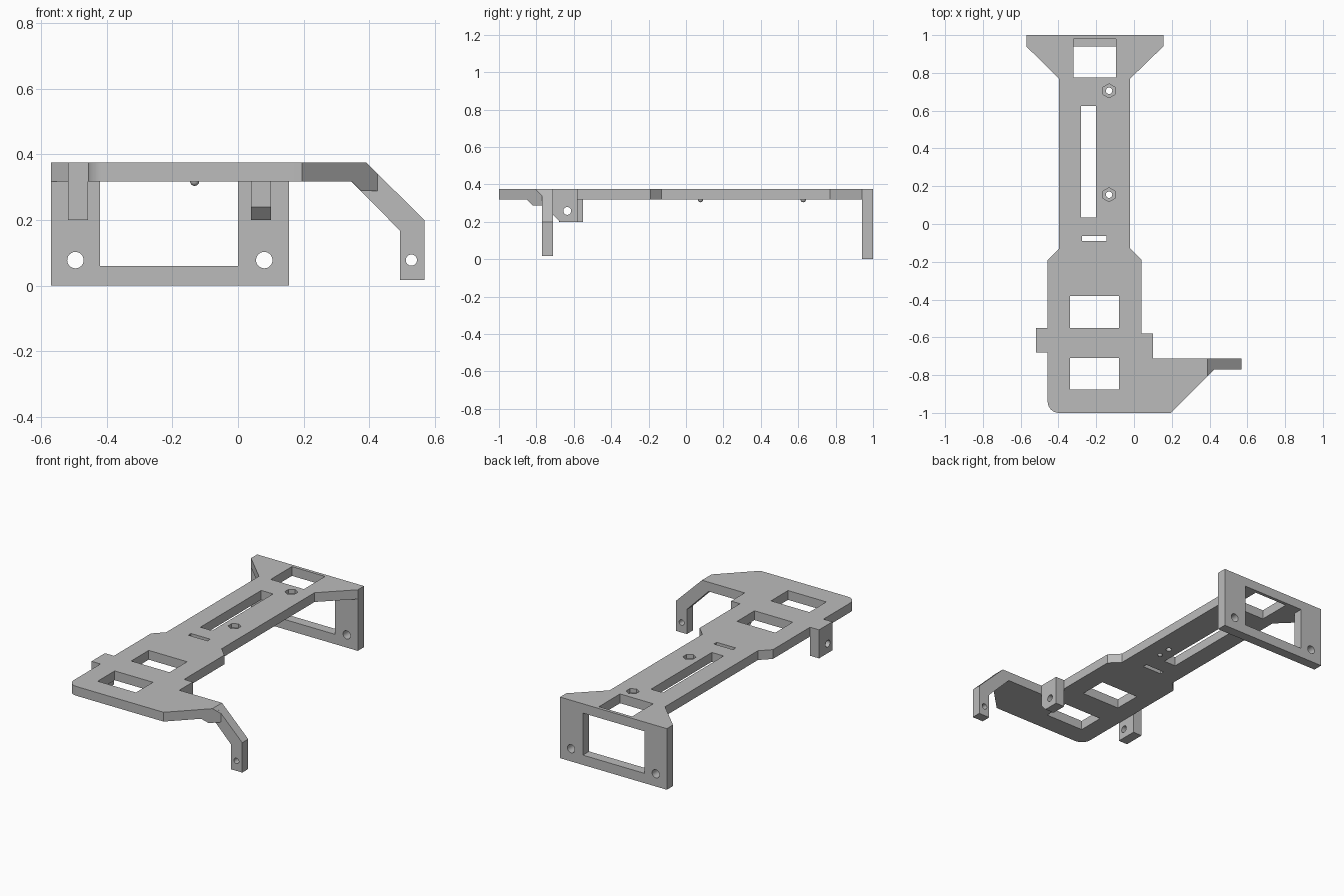
import bpy, bmesh, math
from mathutils import Vector

cube = bpy.data.objects.get("Cube")
if cube:
    bpy.data.objects.remove(cube, do_unlink=True)

grey = bpy.data.materials.new("plain_grey")
grey.use_nodes = True
colour = (0.5, 0.5, 0.5, 1)
grey.diffuse_color = colour
grey.node_tree.nodes["Principled BSDF"].inputs["Base Color"].default_value = colour

# Where a flat profile point (u, v) at depth d lies for each extrusion axis
PLACE = {
    "x": lambda u, v, d: (d, u, v),
    "y": lambda u, v, d: (u, d, v),
    "z": lambda u, v, d: (u, v, d),
}


def prism(name, points, axis, start, end, slice_plane=None):
    bm = bmesh.new()
    low = [bm.verts.new(PLACE[axis](u, v, start)) for u, v in points]
    high = [bm.verts.new(PLACE[axis](u, v, end)) for u, v in points]
    bm.faces.new(low)
    bm.faces.new(high)
    for i in range(len(points)):
        j = (i + 1) % len(points)
        bm.faces.new((low[i], low[j], high[j], high[i]))
    if slice_plane:
        cut = bmesh.ops.bisect_plane(
            bm, geom=bm.verts[:] + bm.edges[:] + bm.faces[:],
            plane_co=slice_plane[0], plane_no=slice_plane[1], clear_outer=True)
        edges = [e for e in cut["geom_cut"] if isinstance(e, bmesh.types.BMEdge)]
        bmesh.ops.holes_fill(bm, edges=edges)
    bmesh.ops.recalc_face_normals(bm, faces=bm.faces[:])
    mesh = bpy.data.meshes.new(name)
    bm.to_mesh(mesh)
    bm.free()
    mesh.materials.append(grey)
    obj = bpy.data.objects.new(name, mesh)
    bpy.context.collection.objects.link(obj)
    return obj


def rect(u0, u1, v0, v1):
    return [(u0, v0), (u1, v0), (u1, v1), (u0, v1)]


def ring(u, v, radius, sides):
    return [(u + radius * math.sin(math.tau * i / sides),
             v + radius * math.cos(math.tau * i / sides)) for i in range(sides)]


def carve(obj, points, axis, start, end):
    cutter = prism("cutter", points, axis, start, end)
    cutter.hide_render = True
    mod = obj.modifiers.new("cut", "BOOLEAN")
    mod.operation = "DIFFERENCE"
    mod.solver = "EXACT"
    mod.object = cutter
    bpy.context.view_layer.objects.active = obj
    bpy.ops.object.modifier_apply(modifier=mod.name)
    bpy.data.objects.remove(cutter, do_unlink=True)


def smooth(obj):
    bpy.ops.object.select_all(action="DESELECT")
    obj.select_set(True)
    bpy.context.view_layer.objects.active = obj
    bpy.ops.object.shade_smooth_by_angle(angle=math.radians(30))


TOP, UNDER = 0.375, 0.318

# Deck with flared back, wide front, side lugs and one rounded corner
corner = [(-0.397 - 0.06 * math.sin(a), -0.94 - 0.06 * math.cos(a))
          for a in (math.pi / 2 * i / 8 for i in range(9))]
right_edge = [(0.155, 1), (0.155, 0.94), (-0.02, 0.77), (-0.02, -0.13),
              (0.04, -0.19), (0.04, -0.58), (0.1, -0.58), (0.1, -0.712),
              (0.39, -0.712), (0.39, -0.805), (0.195, -1)]
left_edge = [(-0.457, -0.68), (-0.518, -0.68), (-0.518, -0.55), (-0.457, -0.55),
             (-0.457, -0.19), (-0.397, -0.13), (-0.397, 0.77), (-0.57, 0.94), (-0.57, 1)]
deck = prism("deck", right_edge + corner + left_edge, "z", UNDER, TOP)

# Deck windows and slots
for window in (rect(-0.32, -0.095, 0.775, 0.98), rect(-0.28, -0.2, 0.035, 0.625),
               rect(-0.275, -0.145, -0.09, -0.063),
               rect(-0.34, -0.08, -0.55, -0.38), rect(-0.34, -0.08, -0.875, -0.71)):
    carve(deck, window, "z", 0.25, 0.45)

# Hexagonal nut pockets with bolt holes, and a locating peg beside each
for y in (0.155, 0.705):
    carve(deck, ring(-0.132, y, 0.037, 6), "z", 0.35, 0.45)
    carve(deck, ring(-0.132, y, 0.017, 24), "z", 0.25, 0.45)
    bpy.ops.mesh.primitive_uv_sphere_add(segments=16, ring_count=10, radius=0.014,
                                         location=(-0.132, y - 0.078, UNDER))
    peg = bpy.context.object
    peg.name = "locating_peg"
    peg.data.materials.append(grey)
    smooth(peg)
smooth(deck)

# Back frame, open at the top where it meets the deck
frame = prism("back_frame", [(-0.57, 0), (0.155, 0), (0.155, UNDER), (0, UNDER),
                             (0, 0.06), (-0.42, 0.06), (-0.42, UNDER), (-0.57, UNDER)],
              "y", 0.94, 1)
for x in (-0.495, 0.08):
    carve(frame, ring(x, 0.078, 0.025, 32), "y", 0.9, 1.1)
smooth(frame)

# Bent side arm
arm = prism("side_arm", [(0.39, TOP), (0.568, 0.2), (0.568, 0.017), (0.493, 0.017),
                         (0.493, 0.168), (0.345, UNDER), (0.39, UNDER)],
            "y", -0.77, -0.712)
carve(arm, ring(0.528, 0.078, 0.017, 32), "y", -0.9, -0.6)
smooth(arm)

# Gusset at the bend, trimmed in line with the slanted deck edge
prism("arm_gusset", [(0.39, TOP), (0.425, 0.34), (0.425, 0.288), (0.375, 0.288),
                     (0.345, UNDER), (0.39, UNDER)],
      "y", -0.88, -0.77, (Vector((0.195, -1, 0)), Vector((1, -1, 0))))

# Hanging side lugs with a cross hole
left_lug = prism("left_lug", [(-0.712, UNDER), (-0.712, 0.24), (-0.675, 0.2),
                              (-0.58, 0.2), (-0.58, UNDER)], "x", 0.04, 0.1)
right_lug = prism("right_lug", rect(-0.68, -0.55, 0.2, UNDER), "x", -0.518, -0.457)
for lug in (left_lug, right_lug):
    carve(lug, ring(-0.635, 0.258, 0.021, 32), "x", -0.7, 0.3)
    smooth(lug)
